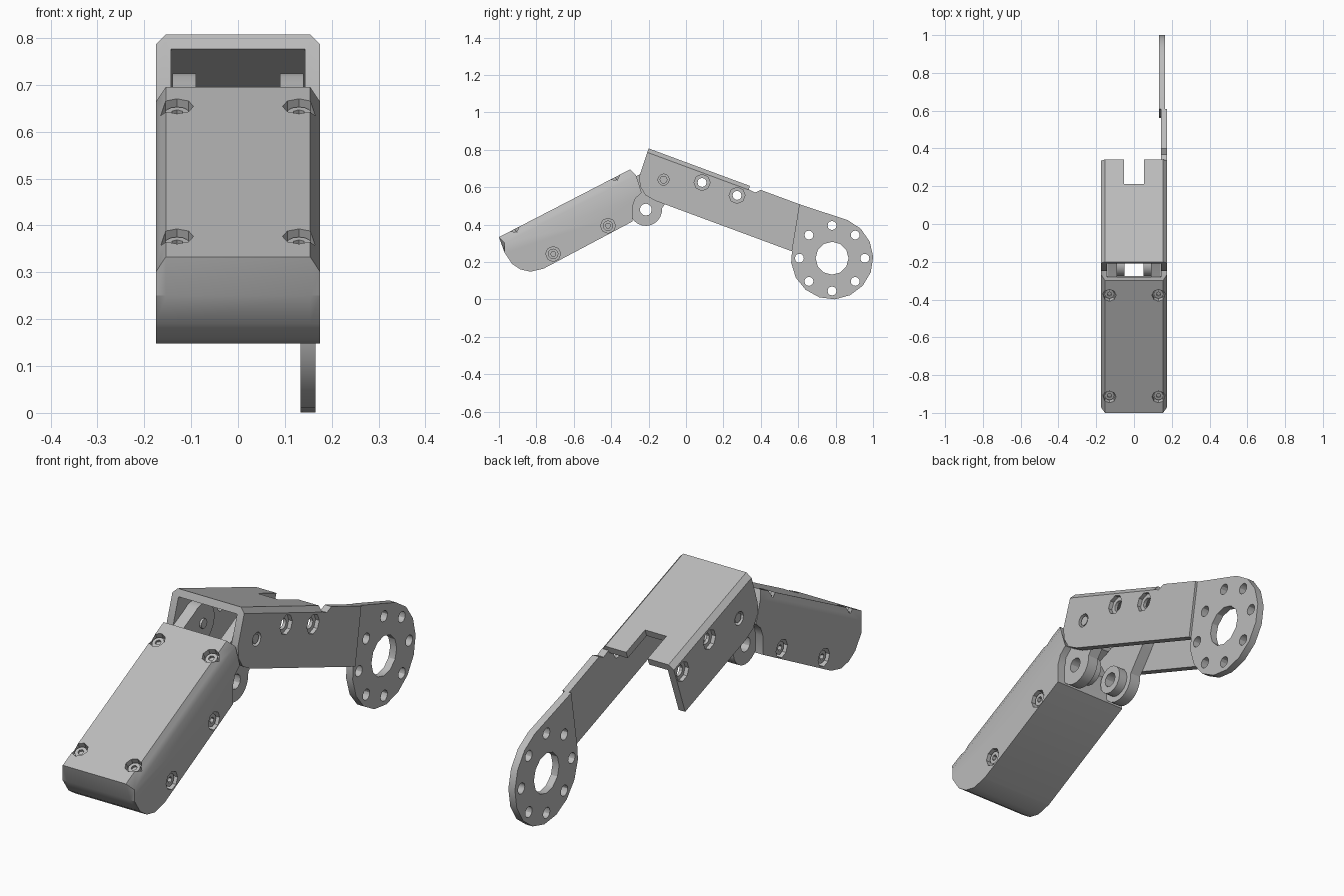
import bpy, bmesh, math
from mathutils import Vector

if "Cube" in bpy.data.objects:
    bpy.data.objects.remove(bpy.data.objects["Cube"])

grey = bpy.data.materials.new("light_grey")
grey.use_nodes = True
grey.diffuse_color = (0.5, 0.5, 0.5, 1)
grey.node_tree.nodes["Principled BSDF"].inputs["Base Color"].default_value = (0.5, 0.5, 0.5, 1)
parts = []


def finish(name, bm):
    bmesh.ops.recalc_face_normals(bm, faces=bm.faces)
    mesh = bpy.data.meshes.new(name)
    bm.to_mesh(mesh)
    bm.free()
    mesh.materials.append(grey)
    ob = bpy.data.objects.new(name, mesh)
    bpy.context.collection.objects.link(ob)
    parts.append(ob)
    return ob


def loft(name, sections):
    """Join matching y-z outlines placed at successive x positions."""
    bm = bmesh.new()
    rings = [[bm.verts.new((x, y, z)) for y, z in pts] for x, pts in sections]
    n = len(rings[0])
    for a, b in zip(rings, rings[1:]):
        for i in range(n):
            j = (i + 1) % n
            bm.faces.new((a[i], a[j], b[j], b[i]))
    bm.faces.new(rings[0])
    bm.faces.new(rings[-1])
    return finish(name, bm)


def plate(name, x0, x1, pts):
    return loft(name, [(x0, pts), (x1, pts)])


def rod(name, centre, axis, r, depth, sides=12, r2=None):
    bm = bmesh.new()
    bmesh.ops.create_cone(bm, cap_ends=True, segments=sides, radius1=r,
                          radius2=r if r2 is None else r2, depth=depth)
    rot = Vector((0, 0, 1)).rotation_difference(Vector(axis)).to_matrix()
    bmesh.ops.rotate(bm, verts=bm.verts, matrix=rot)
    bmesh.ops.translate(bm, verts=bm.verts, vec=centre)
    return finish(name, bm)


def cut(ob, cutter):
    mod = ob.modifiers.new("cut", 'BOOLEAN')
    mod.operation = 'DIFFERENCE'
    mod.solver = 'EXACT'
    mod.object = cutter
    bpy.context.view_layer.objects.active = ob
    bpy.ops.object.modifier_apply(modifier=mod.name)
    parts.remove(cutter)
    bpy.data.objects.remove(cutter)


def frame(y, z, degrees):
    """Map along/up positions of a tilted link to y and z."""
    c, s = math.cos(math.radians(degrees)), math.sin(math.radians(degrees))
    return lambda u, v: (y + u * c - v * s, z + u * s + v * c)


def arc(y, z, r, start, stop, n):
    angles = [math.radians(start + (stop - start) * i / n) for i in range(n + 1)]
    return [(y + r * math.cos(a), z + r * math.sin(a)) for a in angles]


X = (1, 0, 0)
HINGE = (-0.215, 0.48)
PIVOT = (-0.12, 0.64)

# Fingertip body with chamfered upper edges and a rounded nose
tip = frame(-1, 0.333, 27.3)
lower = [(-0.285, 0.417), (-0.76, 0.165), (-0.83, 0.148), (-0.885, 0.16),
         (-0.93, 0.19), (-0.97, 0.25)]
back = [(-0.237, 0.57), (-0.27, 0.54), (-0.285, 0.5)]
full = [tip(0, 0), tip(0.79, 0)] + back + lower
low = [tip(0.012, -0.042), tip(0.803, -0.042)] + back + lower
body = loft("fingertip_body", [(-0.175, low), (-0.154, full), (0.154, full), (0.175, low)])
cut(body, plate("cavity", -0.143, 0.143,
                [tip(0.73, -0.04), tip(1, -0.04), tip(1, -0.235), tip(0.73, -0.235)]))

# Fingertip screws: two in each side, four in the top
up = Vector((0, *tip(0, 1))) - Vector((0, *tip(0, 0)))
for side in (-1, 1):
    for y, z in ((-0.417, 0.394), (-0.71, 0.243)):
        cut(body, rod("recess", (side * 0.17, y, z), X, 0.04, 0.05, 8))
        screw = rod("side_screw", (side * 0.15, y, z), X, 0.028, 0.03)
        cut(screw, rod("socket", (side * 0.165, y, z), X, 0.014, 0.03, 6))
    for u in (0.095, 0.7):
        spot = Vector((side * 0.13, *tip(u, 0)))
        cut(body, rod("recess", spot, up, 0.035, 0.06, 8))
        screw = rod("top_screw", spot - up * 0.025, up, 0.026, 0.02)
        cut(screw, rod("socket", spot - up * 0.015, up, 0.013, 0.02, 6))

# Joint lugs with inner bosses and pivot pins
lug = ([(-0.36, 0.43), (-0.36, 0.62), (-0.285, 0.65)]
       + arc(*PIVOT, 0.085, 130, -40, 10) + arc(*HINGE, 0.087, 5, -150, 10))
for side in (-1, 1):
    ear = plate("joint_lug", side * 0.09, side * 0.14, lug)
    boss = rod("joint_boss", (side * 0.07, *HINGE), X, 0.062, 0.04, 16)
    for ob in (ear, boss):
        cut(ob, rod("hole", (side * 0.1, *HINGE), X, 0.032, 0.2))
    rod("pivot_pin", (side * 0.125, *PIVOT), X, 0.021, 0.09)

# Middle link: a channel open at the bottom and both ends
link = frame(-0.2, 0.807, -20.3)
END = 0.578
nose = [(0.13, -0.25), (0.07, -0.24), (0.026, -0.204), (0.005, -0.155)]
rest = [link(END, -0.25)] + [link(*p) for p in nose]
full = [link(0, 0), link(END, 0)] + rest
low = [link(0.001, -0.022), link(END, -0.022)] + rest
channel = loft("link_channel", [(-0.175, low), (-0.154, full), (0.154, full), (0.175, low)])
cut(channel, plate("hollow", -0.143, 0.143,
                   [link(-0.1, -0.032), link(0.7, -0.032), link(0.7, -0.4), link(-0.1, -0.4)]))
cut(channel, plate("slot", -0.052, 0.052,
                   [link(0.438, 0.1), link(0.7, 0.1), link(0.7, -0.1), link(0.438, -0.1)]))
cut(channel, rod("hole", (0, *PIVOT), X, 0.03, 0.5))
for y, z in ((0.086, 0.625), (0.273, 0.556)):
    cut(channel, rod("hole", (0, y, z), X, 0.024, 0.5))
    for side in (-1, 1):
        cut(channel, rod("recess", (side * 0.175, y, z), X, 0.043, 0.036, 8))

# Arm running on from one wall of the link
arm = [(END, -0.02), (0.615, -0.024), (0.64, 0), (0.862, 0), (0.91, -0.25), (END, -0.25)]
plate("link_arm", 0.143, 0.175, [link(*p) for p in arm])

# Horn plate with a large bore and a ring of bolt holes
CY, CZ = 0.781, 0.22
horn = plate("horn_plate", 0.133, 0.165,
             [link(0.91, -0.25), link(0.862, 0)] + arc(CY, CZ, 0.22, 68, -174, 11))
cut(horn, rod("bore", (0.15, CY, CZ), X, 0.088, 0.2))
for y, z in arc(CY, CZ, 0.175, 0, 315, 7):
    cut(horn, rod("bolt_hole", (0.15, y, z), X, 0.024, 0.2))

# Smooth the curves and keep the corners crisp
bpy.ops.object.select_all(action='DESELECT')
for ob in parts:
    ob.select_set(True)
bpy.context.view_layer.objects.active = parts[0]
bpy.ops.object.shade_smooth_by_angle(angle=math.radians(30))
